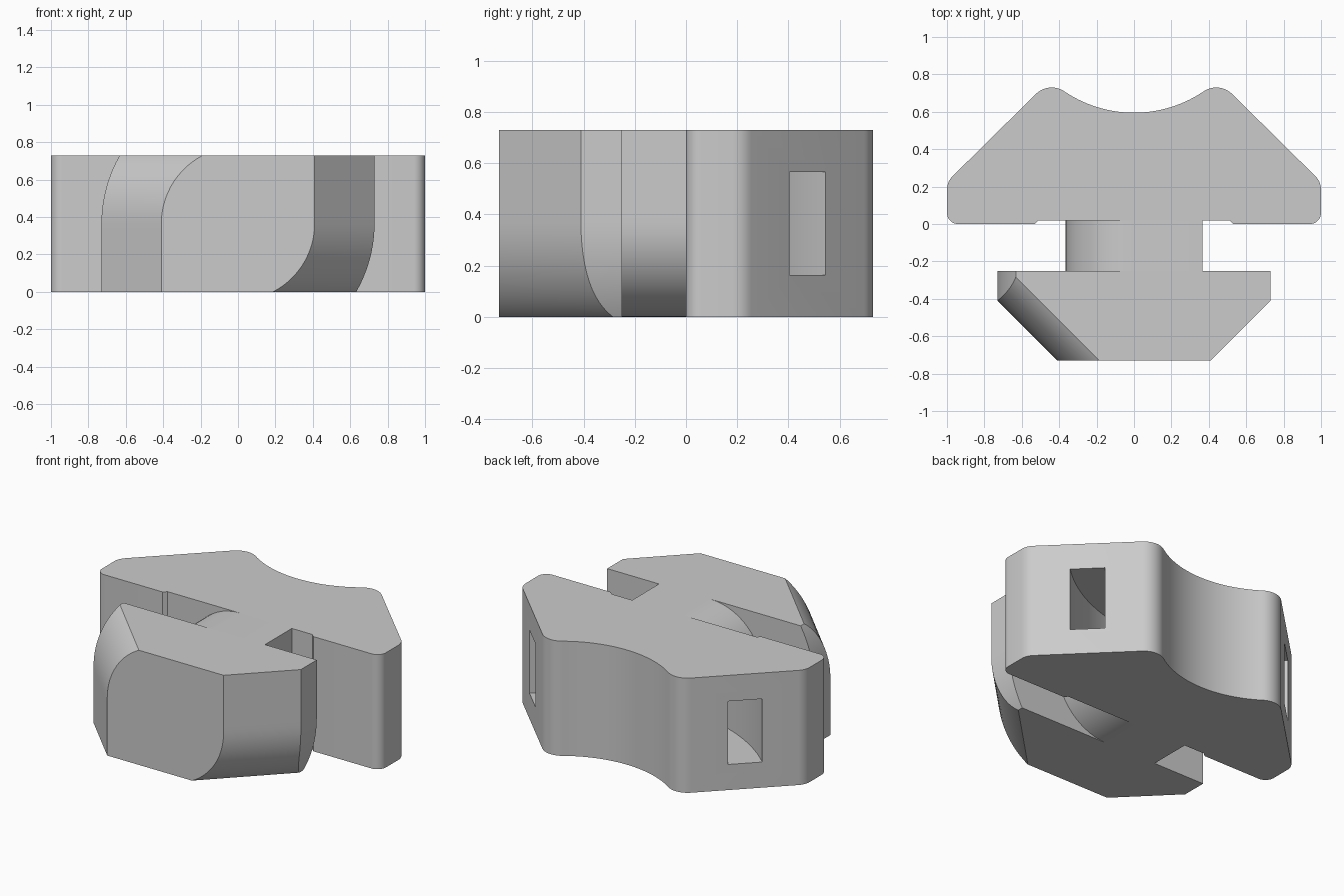
import bpy, bmesh
from math import sin, cos, radians, sqrt, pi

cube = bpy.data.objects.get("Cube")
if cube:
    bpy.data.objects.remove(cube)

HEIGHT = 0.73
MID = HEIGHT / 2
STEPS = 28

grey = bpy.data.materials.new("light_grey")
grey.use_nodes = True
colour = (0.6, 0.6, 0.6, 1)
grey.diffuse_color = colour
grey.node_tree.nodes["Principled BSDF"].inputs["Base Color"].default_value = colour


def arc(cx, cy, r, start, end, n):
    """Points along a circle, angles in degrees."""
    angles = [radians(start + (end - start) * i / n) for i in range(n + 1)]
    return [(cx + r * cos(a), cy + r * sin(a)) for a in angles]


def loft(name, section, levels):
    """Solid through the outlines given by section(z) at each level."""
    bm = bmesh.new()
    rings = [[bm.verts.new((x, y, z)) for x, y in section(z)] for z in levels]
    for low, high in zip(rings, rings[1:]):
        for i in range(len(low)):
            j = (i + 1) % len(low)
            bm.faces.new((low[i], low[j], high[j], high[i]))
    bm.faces.new(rings[0][::-1])
    bm.faces.new(rings[-1])
    bmesh.ops.recalc_face_normals(bm, faces=bm.faces)
    mesh = bpy.data.meshes.new(name)
    bm.to_mesh(mesh)
    bm.free()
    mesh.materials.append(grey)
    obj = bpy.data.objects.new(name, mesh)
    bpy.context.collection.objects.link(obj)
    return obj


def select_only(obj):
    bpy.ops.object.select_all(action="DESELECT")
    obj.select_set(True)
    bpy.context.view_layer.objects.active = obj


def half_width(r, z, side):
    """Rounded at the upper right side (-1) and the lower left side (+1)."""
    rounded = (z - MID) * side < 0
    return side * (sqrt(max(r * r - (z - MID) ** 2, 0)) if rounded else r)


def head_section(z):
    sides = {}
    for s in (-1, 1):
        outer, tip = half_width(0.73, z, s), half_width(0.41, z, s)
        shoulder = -0.73 + (abs(outer) - abs(tip))
        sides[s] = [(outer, -0.25), (outer, shoulder), (tip, -0.73)]
    return sides[-1] + sides[1][::-1]


def neck_section(z):
    left, right = half_width(MID, z, 1), half_width(MID, z, -1)
    return [(right, -0.25), (left, -0.25), (left, 0.02), (right, 0.02)]


# Twist-in head and neck, finely layered where they round over
levels = [MID + MID * sin(pi * (i / STEPS - 0.5)) for i in range(STEPS + 1)]
head = loft("twist_head", head_section, levels)
neck = loft("neck", neck_section, levels)

# Wide body with a shallow front recess and a cradle in the back
half = [(0.51, 0.02), (0.53, 0)]
half += arc(0.94, 0.06, 0.06, -90, 0, 8)
half += arc(0.9, 0.184, 0.1, 0, 45, 6)
half += arc(0.44, 0.61, 0.12, 45, 124, 12)
half += arc(0, 1.26, 0.665, -55.9, -90, 14)[1:]
outline = half + [(-x, y) for x, y in half[-2::-1]]
body = loft("cradle_body", lambda z: outline, (0, HEIGHT))

# Curved strap channel running behind the cradle
channel = arc(0, 1.26, 1.185, -145, -35, 40) + arc(0, 1.26, 0.985, -35, -145, 40)
cutter = loft("channel_cutter", lambda z: channel, (0.163, 0.565))
cutter.hide_render = True
cut = body.modifiers.new("strap_channel", "BOOLEAN")
cut.operation = "DIFFERENCE"
cut.solver = "EXACT"
cut.object = cutter
select_only(body)
bpy.ops.object.modifier_apply(modifier=cut.name)
bpy.data.objects.remove(cutter)

for part in (head, neck, body):
    select_only(part)
    bpy.ops.object.shade_smooth_by_angle(angle=radians(25))
